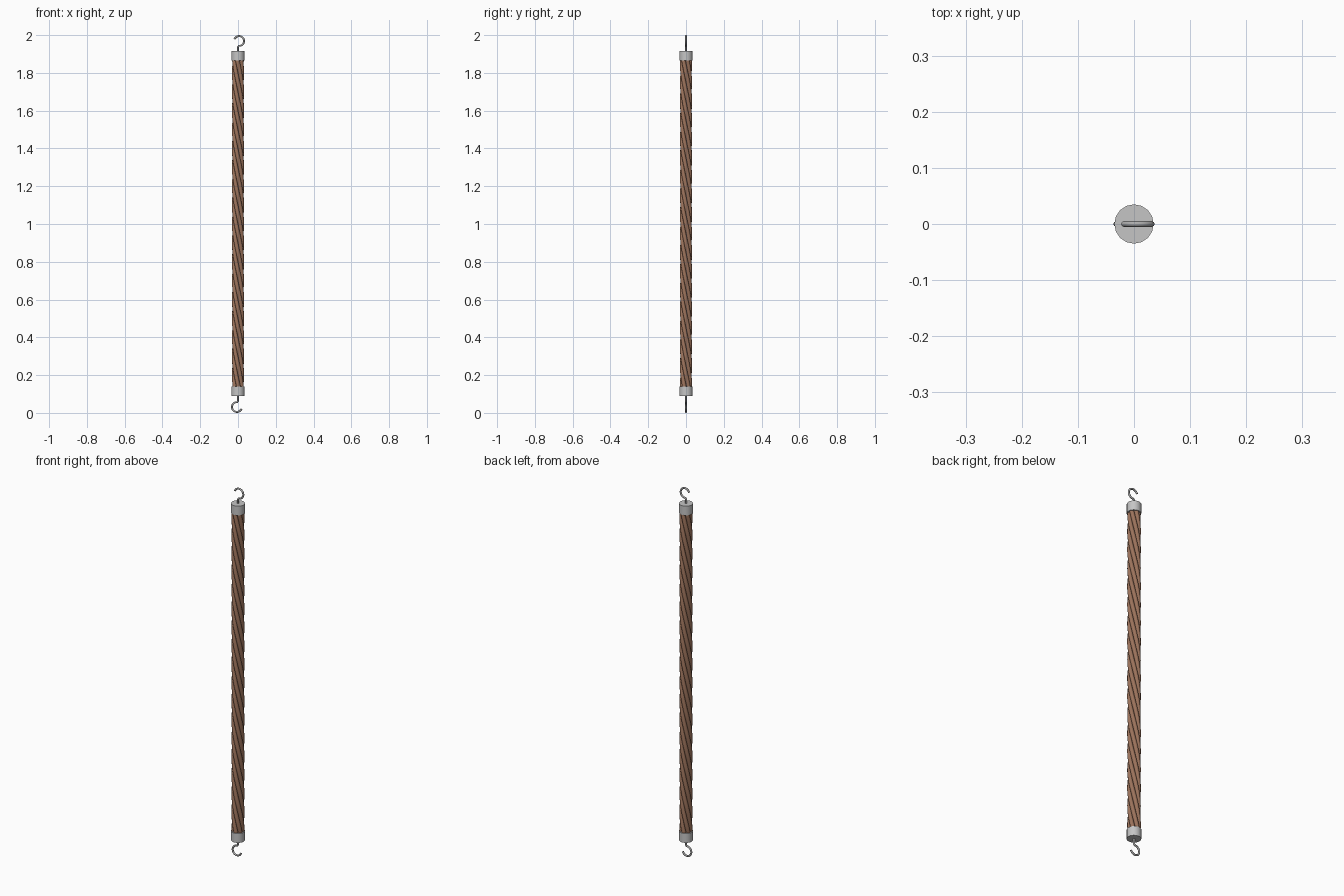
import bpy, math
from math import sin, cos, pi, radians

if "Cube" in bpy.data.objects:
    bpy.data.objects.remove(bpy.data.objects["Cube"])


def material(name, rgb):
    m = bpy.data.materials.new(name)
    m.diffuse_color = (*rgb, 1)
    m.use_nodes = True
    m.node_tree.nodes["Principled BSDF"].inputs["Base Color"].default_value = m.diffuse_color
    return m


brown = material("rope brown", (0.33, 0.17, 0.105))
light_grey = material("cap grey", (0.56, 0.56, 0.56))
steel = material("hook steel", (0.42, 0.42, 0.42))


def finish(ob, mat, angle):
    ob.data.materials.clear()
    ob.data.materials.append(mat)
    bpy.ops.object.select_all(action='DESELECT')
    ob.select_set(True)
    bpy.context.view_layer.objects.active = ob
    bpy.ops.object.shade_smooth_by_angle(angle=radians(angle))


def tube(name, paths, radius, resolution, mat):
    """Round bars along the given point paths, converted to one mesh."""
    cu = bpy.data.curves.new(name, 'CURVE')
    cu.dimensions = '3D'
    cu.bevel_depth = radius
    cu.bevel_resolution = resolution
    cu.use_fill_caps = True
    for pts in paths:
        sp = cu.splines.new('POLY')
        sp.points.add(len(pts) - 1)
        for p, co in zip(sp.points, pts):
            p.co = (*co, 1)
    ob = bpy.data.objects.new(name, cu)
    bpy.context.collection.objects.link(ob)
    bpy.ops.object.select_all(action='DESELECT')
    ob.select_set(True)
    bpy.context.view_layer.objects.active = ob
    bpy.ops.object.convert(target='MESH')
    ob = bpy.context.object
    ob.name = name
    finish(ob, mat, 50)
    return ob


# Twisted rope: strands winding around the axis, ends hidden in the caps
STRANDS, OUTER, PITCH = 6, 0.032, 0.6
Z0, Z1, STEPS = 0.11, 1.89, 110
k = sin(pi / STRANDS)
orbit = OUTER / (1 + k)
strand_r = orbit * k * 1.03
paths = []
for s in range(STRANDS):
    pts = []
    for i in range(STEPS + 1):
        z = Z0 + (Z1 - Z0) * i / STEPS
        a = 2 * pi * (s / STRANDS - z / PITCH)
        pts.append((orbit * cos(a), orbit * sin(a), z))
    paths.append(pts)
tube("rope_strands", paths, strand_r, 3, brown)

# Metal end caps
for name, z in (("bottom_cap", 0.115), ("top_cap", 1.89)):
    bpy.ops.mesh.primitive_cylinder_add(vertices=16, radius=0.035, depth=0.05,
                                        location=(0, 0, z))
    bpy.context.object.name = name
    finish(bpy.context.object, light_grey, 40)

# Hooks: short shank, then an open ring; the bottom one is turned half round
cx, cz, ring = 0.006, 1.969, 0.026
hook = [(0, 0, 1.90), (0, 0, 1.936)]
for i in range(21):
    a = radians(-95 + 255 * i / 20)
    hook.append((cx + ring * cos(a), 0, cz + ring * sin(a)))
tube("top_hook", [hook], 0.005, 2, steel)
tube("bottom_hook", [[(-x, 0, 2 - z) for x, y, z in hook]], 0.005, 2, steel)
